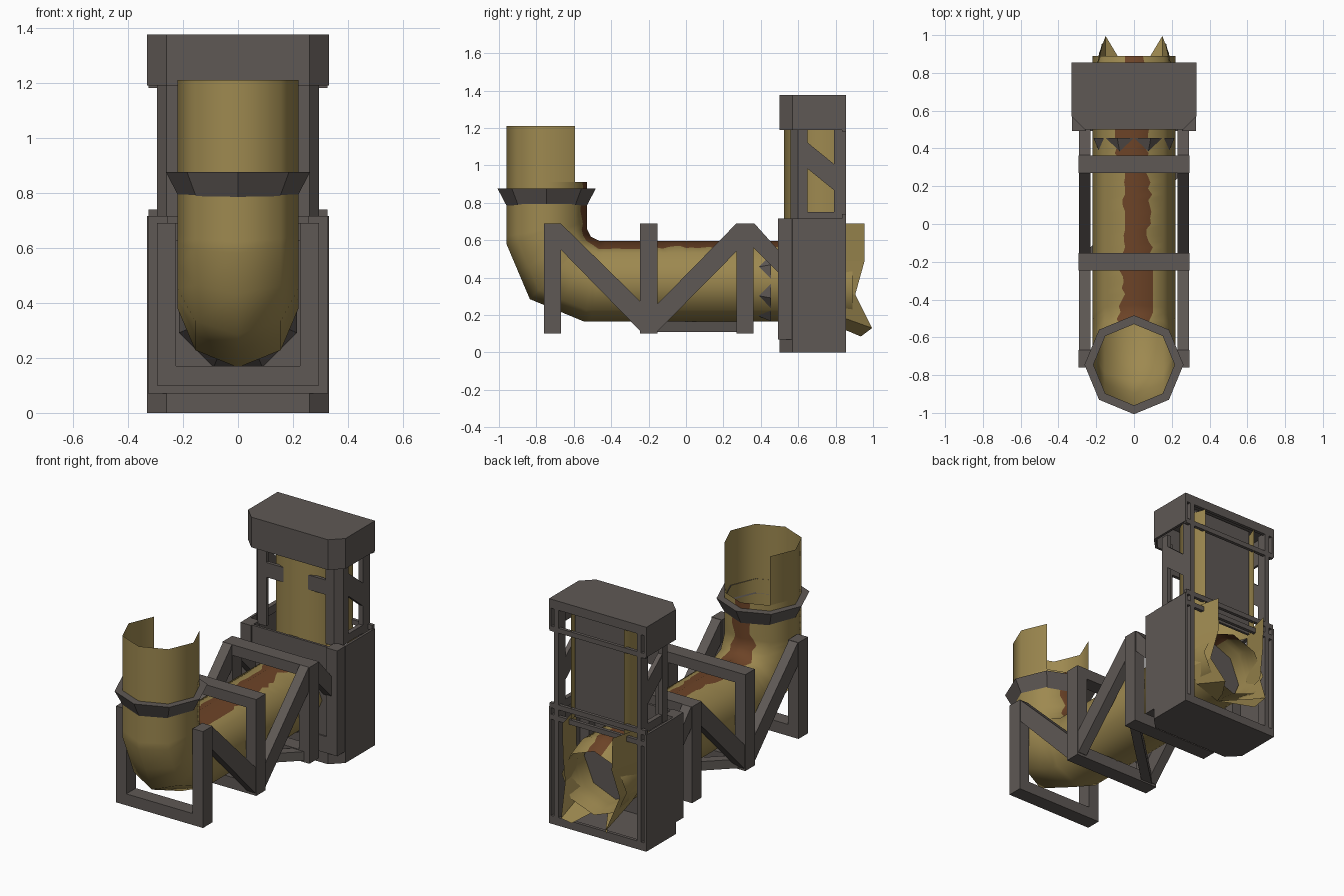
import bpy, bmesh, math, random
from mathutils import Vector

if "Cube" in bpy.data.objects:
    bpy.data.objects.remove(bpy.data.objects["Cube"])
random.seed(4)

def material(name, rgb):
    m = bpy.data.materials.new(name)
    m.diffuse_color = (*rgb, 1)
    m.use_nodes = True
    m.node_tree.nodes["Principled BSDF"].inputs["Base Color"].default_value = m.diffuse_color
    return m

BRASS = material("aged_brass", (0.34, 0.25, 0.08))
STEEL = material("grey_steel", (0.113, 0.098, 0.090))
RUST = material("rust_brown", (0.15, 0.056, 0.02))

def finish(bm, name, mats, smooth=False):
    me = bpy.data.meshes.new(name)
    bmesh.ops.recalc_face_normals(bm, faces=bm.faces)
    bm.to_mesh(me)
    bm.free()
    ob = bpy.data.objects.new(name, me)
    bpy.context.collection.objects.link(ob)
    for m in mats:
        me.materials.append(m)
    if smooth:
        bpy.context.view_layer.objects.active = ob
        ob.select_set(True)
        bpy.ops.object.shade_smooth_by_angle(angle=math.radians(55))
        ob.select_set(False)
    return ob

def prism(bm, pts, axis, lo, hi):
    """Extrude a 2D outline along x (points y,z), or z (points x,y)."""
    place = (lambda p, d: (d, p[0], p[1])) if axis == 'x' else (lambda p, d: (p[0], p[1], d))
    a = [bm.verts.new(place(p, lo)) for p in pts]
    b = [bm.verts.new(place(p, hi)) for p in pts]
    bm.faces.new(a)
    bm.faces.new(b[::-1])
    for i in range(len(pts)):
        j = (i + 1) % len(pts)
        bm.faces.new((a[i], b[i], b[j], a[j]))

def box(bm, x0, x1, y0, y1, z0, z1):
    prism(bm, [(x0, y0), (x1, y0), (x1, y1), (x0, y1)], 'z', z0, z1)

def both(bm, pts, lo, hi):
    """Side plate repeated on left and right."""
    prism(bm, pts, 'x', lo, hi)
    prism(bm, pts, 'x', -hi, -lo)

def tube(name, spans, rust=True, skip=()):
    """Octagonal pipe through (inner point, outer point, subdivisions); wandering rust strip inside the bend."""
    rings = []
    for (i0, o0, n), (i1, o1, _) in zip(spans, spans[1:]):
        for k in range(n):
            rings.append((Vector(i0).lerp(Vector(i1), k / n), Vector(o0).lerp(Vector(o1), k / n)))
    rings.append((Vector(spans[-1][0]), Vector(spans[-1][1])))
    bm = bmesh.new()
    rows, t = [], [0.45, 0.45]
    for inner, outer in rings:
        c, v = (inner + outer) / 2, (inner - outer) / 2
        pts = [Vector((0.22 * math.sin(a), c.x + v.x * math.cos(a), c.y + v.y * math.cos(a)))
               for a in (k * math.pi / 4 for k in range(8))]
        t = [min(0.65, max(0.3, s + random.uniform(-0.16, 0.16))) for s in t]
        pts = [pts[0], pts[0].lerp(pts[1], t[0])] + pts[1:] + [pts[0].lerp(pts[7], t[1])]
        rows.append([bm.verts.new(p) for p in pts])
    for r0, r1 in zip(rows, rows[1:]):
        for k in range(10):
            if k not in skip:
                f = bm.faces.new((r0[k], r0[(k + 1) % 10], r1[(k + 1) % 10], r1[k]))
                f.material_index = 1 if rust and k in (0, 9) else 0
    return finish(bm, name, [BRASS, RUST], True)

# Main pipe: upright, elbow, long horizontal run
tube("main_pipe", [((-.53, .91), (-.96, .91), 8), ((-.53, .66), (-.96, .58), 2),
                   ((-.51, .62), (-.835, .285), 2), ((-.46, .595), (-.545, .165), 40),
                   ((.78, .595), (.78, .165), 3), ((.89, .54), (.89, .15), 1)])
# Broken upper end, back quarter missing
tube("broken_pipe_top", [((-.53, 1.21), (-.96, 1.21), 1), ((-.53, .91), (-.96, .91), 1)],
     False, (0, 1, 8, 9))
# Front half of the upright pipe inside the tower
bm = bmesh.new()
outline = [(-.18, .855), (-.22, .745), (-.155, .59), (0, .525), (.155, .59), (.22, .745), (.18, .855)]
lo = [bm.verts.new((x, y, .66)) for x, y in outline]
hi = [bm.verts.new((x, y, 1.32)) for x, y in outline]
for i in range(6):
    bm.faces.new((lo[i], lo[i + 1], hi[i + 1], hi[i]))
finish(bm, "tower_pipe", [BRASS], True)

# Torn fins of the burst pipe end
bm = bmesh.new()
for s in (-1, 1):
    rim = [(.955, .69, .17), (.955, .49, .165), (.905, .31, .185), (.995, .13, .15), (.935, .085, .12)]
    root = [(.745, .69, .22), (.745, .49, .22), (.745, .31, .21), (.745, .22, .155), (.745, .165, 0)]
    a = [bm.verts.new((s * x, y, z)) for y, z, x in rim]
    b = [bm.verts.new((s * x, y, z)) for y, z, x in root]
    for i in range(4):
        bm.faces.new((a[i], b[i], b[i + 1], a[i + 1]))
finish(bm, "torn_pipe_fins", [BRASS])

# Flared collar on the upright pipe
bm = bmesh.new()
rows = []
for r, z in ((.215, .785), (.262, .875), (.215, .875)):
    rows.append([bm.verts.new((r * math.sin(k * math.pi / 4), -.745 + r * math.cos(k * math.pi / 4), z))
                 for k in range(8)])
for p, q in zip(rows, rows[1:]):
    for k in range(8):
        bm.faces.new((p[k], p[(k + 1) % 8], q[(k + 1) % 8], q[k]))
finish(bm, "upright_collar", [STEEL])

# Collar whose corners poke through the horizontal pipe, and the inner plug
bm = bmesh.new()
for rot, steps in ((math.pi / 8, ((.20, .385), (.232, .455))), (0, ((.214, .66), (.214, .68)))):
    rows = [[bm.verts.new((r * math.sin(rot + k * math.pi / 4), y, .38 + r * math.cos(rot + k * math.pi / 4)))
             for k in range(8)] for r, y in steps]
    bm.faces.new(rows[0])
    bm.faces.new(rows[1][::-1])
    for k in range(8):
        j = (k + 1) % 8
        bm.faces.new((rows[0][k], rows[0][j], rows[1][j], rows[1][k]))
finish(bm, "pipe_plugs", [STEEL])

# Three support frames around the horizontal pipe
for name, y, top in (("front_frame", -.76, False), ("middle_frame", -.245, True), ("rear_frame", .27, True)):
    bm = bmesh.new()
    for s in (-1, 1):
        box(bm, *sorted((s * .225, s * .295)), y, y + .092, .10, .69)
    box(bm, -.225, .225, y, y + .092, .10, .17)
    if top:
        box(bm, -.225, .225, y, y + .092, .625, .69)
    finish(bm, name, [STEEL])

# Diagonal side braces and floor brace
bm = bmesh.new()
both(bm, [(-.67, .69), (-.67, .55), (-.245, .115), (-.18, .115), (-.18, .21)], .23, .29)
both(bm, [(-.22, .115), (-.15, .115), (.27, .54), (.30, .69), (.27, .69), (-.22, .19)], .23, .29)
both(bm, [(.33, .69), (.365, .69), (.50, .54), (.50, .42), (.33, .59)], .23, .29)
prism(bm, [(-.28, -.17), (-.20, -.17), (.28, .29), (.20, .29)], 'z', .11, .165)
finish(bm, "diagonal_braces", [STEEL])

# Tower base: chamfered open-backed shell with square corner posts
SHELL = [(-.33, .855), (-.33, .57), (-.26, .50), (.26, .50), (.33, .57), (.33, .855)]
INNER = [(-.315, .855), (-.315, .575), (-.255, .515), (.255, .515), (.315, .575), (.315, .855)]

def shell(bm, z0, z1):
    for i in range(5):
        prism(bm, [SHELL[i], SHELL[i + 1], INNER[i + 1], INNER[i]], 'z', z0, z1)

bm = bmesh.new()
shell(bm, 0, .715)
prism(bm, SHELL, 'z', 0, .02)
for s in (-1, 1):
    box(bm, *sorted((s * .255, s * .328)), .492, .575, .07, .715)
box(bm, -.255, .255, .492, .51, .07, .17)
finish(bm, "tower_base", [STEEL])

# Tower cap
bm = bmesh.new()
shell(bm, 1.19, 1.375)
prism(bm, SHELL, 'z', 1.35, 1.375)
finish(bm, "tower_cap", [STEEL])

# Tower posts, side diagonals and front crossbar
bm = bmesh.new()
for s in (-1, 1):
    prism(bm, [(s * x, y) for x, y in ((.20, .56), (.26, .56), (.295, .60), (.295, .65), (.27, .65), (.25, .58), (.20, .58))],
          'z', .70, 1.20)
    box(bm, *sorted((s * .265, s * .295)), .79, .855, .02, 1.33)
both(bm, [(.64, 1.13), (.64, .99), (.80, .86), (.80, 1.0)], .265, .293)
both(bm, [(.64, .70), (.80, .70), (.80, .75), (.64, .75)], .265, .293)
box(bm, -.21, .21, .56, .58, 1.0, 1.09)
finish(bm, "tower_posts", [STEEL])

# Back rails and inner back panel
bm = bmesh.new()
for z in (.02, .64, .71, 1.18, 1.32):
    box(bm, -.325, .325, .835, .855, z, z + .03)
box(bm, -.20, .20, .775, .79, .66, 1.34)
finish(bm, "back_rails_and_panel", [STEEL])
